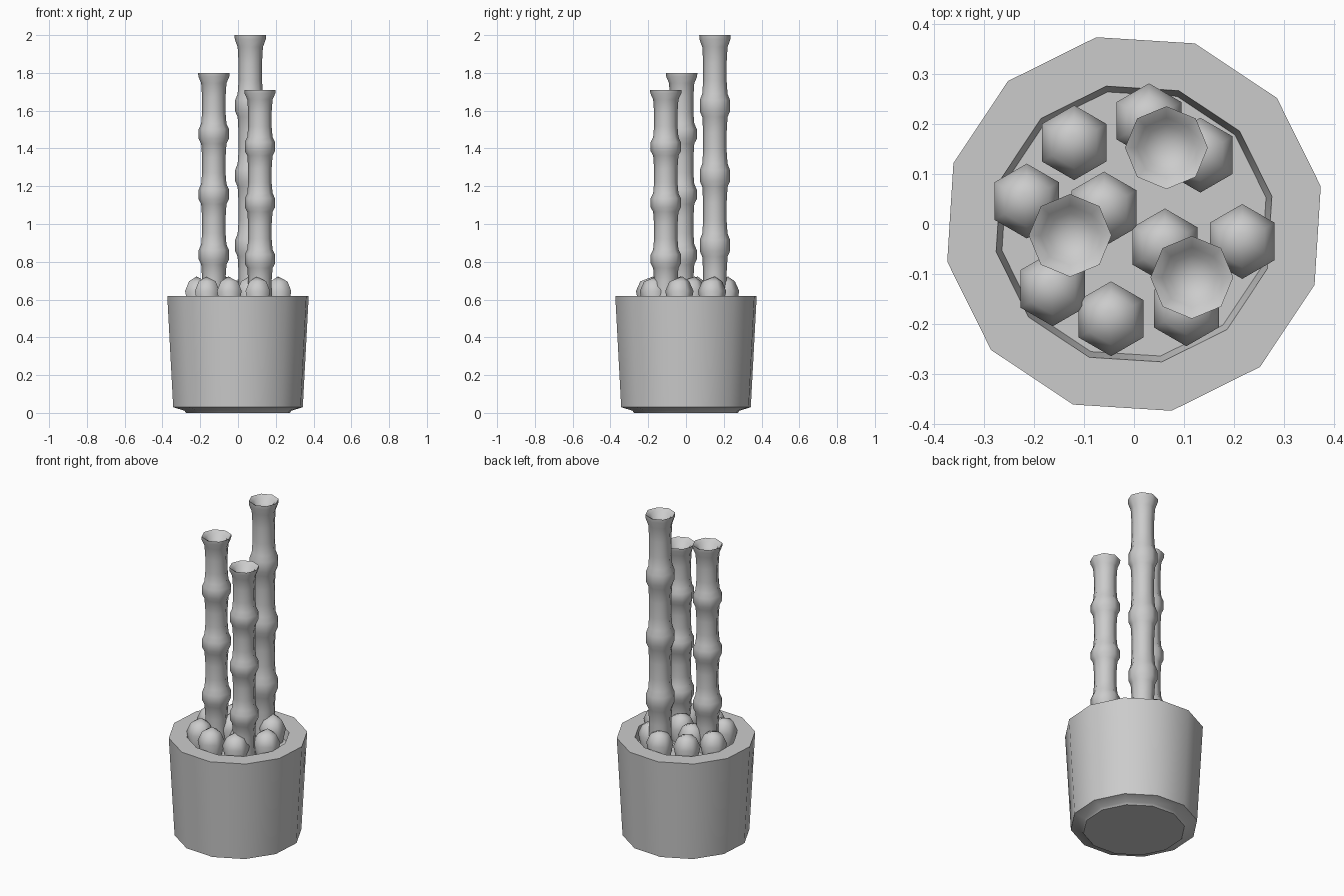
import bpy, bmesh, math

cube = bpy.data.objects.get("Cube")
if cube:
    bpy.data.objects.remove(cube, do_unlink=True)

# One plain grey for everything
grey = bpy.data.materials.new("plain_grey")
grey.use_nodes = True
colour = (0.6, 0.6, 0.6, 1)
grey.diffuse_color = colour
grey.node_tree.nodes["Principled BSDF"].inputs["Base Color"].default_value = colour


def lathe(name, profile, sides, turn=0, centre=(0, 0), tip=(0, 0), smooth=35):
    """Spin (radius, z) points into a faceted solid; radius 0 closes an end."""
    bm = bmesh.new()
    rings = []
    for r, z in profile:
        if r == 0:
            rings.append([bm.verts.new((tip[0], tip[1], z))] * sides)
            continue
        ring = []
        for i in range(sides):
            a = math.radians(turn) + math.tau * i / sides
            ring.append(bm.verts.new((r * math.cos(a), r * math.sin(a), z)))
        rings.append(ring)
    for low, high in zip(rings, rings[1:]):
        for i in range(sides):
            j = (i + 1) % sides
            corners = dict.fromkeys((low[i], low[j], high[j], high[i]))
            bm.faces.new(list(corners))
    bmesh.ops.recalc_face_normals(bm, faces=bm.faces)
    mesh = bpy.data.meshes.new(name)
    bm.to_mesh(mesh)
    bm.free()
    mesh.materials.append(grey)
    ob = bpy.data.objects.new(name, mesh)
    ob.location = (*centre, 0)
    bpy.context.collection.objects.link(ob)
    bpy.ops.object.select_all(action="DESELECT")
    ob.select_set(True)
    bpy.context.view_layer.objects.active = ob
    bpy.ops.object.shade_smooth_by_angle(angle=math.radians(smooth))
    return ob


# Pot with a stepped foot, thick rim and soil surface inside
SOIL = 0.56
lathe("pot", [(0, 0), (0.28, 0), (0.29, 0.012), (0.35, 0.03), (0.382, 0.62),
              (0.282, 0.62), (0.27, SOIL), (0, SOIL)], 12, turn=11.4)

# Jointed stalks: each is four equal segments ending in a hollow flared tip
BASE = 0.52


def stalk(name, centre, top):
    seg = (top - BASE) / 4
    points = [(0, BASE), (0.066, BASE)]
    for k in range(4):
        low = BASE + k * seg
        points += [(0.062, low + seg * 0.35), (0.062, low + seg * 0.6),
                   (0.067, low + seg * 0.83)]
        if k < 3:
            node = low + seg
            points += [(0.08, node - seg * 0.09), (0.08, node + seg * 0.07),
                       (0.067, node + seg * 0.16)]
    points += [(0.082, top - seg * 0.06), (0.083, top), (0.06, top - 0.015),
               (0.045, top - 0.04), (0, top - 0.045)]
    lathe(name, points, 8, centre=centre, smooth=80)


stalk("tall_stalk", (0.065, 0.153), 2.0)
stalk("middle_stalk", (-0.128, -0.023), 1.8)
stalk("short_stalk", (0.116, -0.107), 1.71)

# Pebbles around the stalks
pebbles = [(-0.12, 0.163), (0.03, 0.207), (0.133, 0.138), (-0.215, 0.046),
           (-0.06, 0.03), (0.062, -0.044), (0.217, -0.035), (-0.163, -0.13),
           (-0.046, -0.19), (0.105, -0.17)]
for n, spot in enumerate(pebbles, 1):
    lathe(f"pebble_{n}", [(0, 0.55), (0.055, 0.55), (0.075, 0.645),
                          (0.052, 0.696), (0, 0.722)],
          6, turn=30, centre=spot, tip=(-0.005, 0.015), smooth=62)
